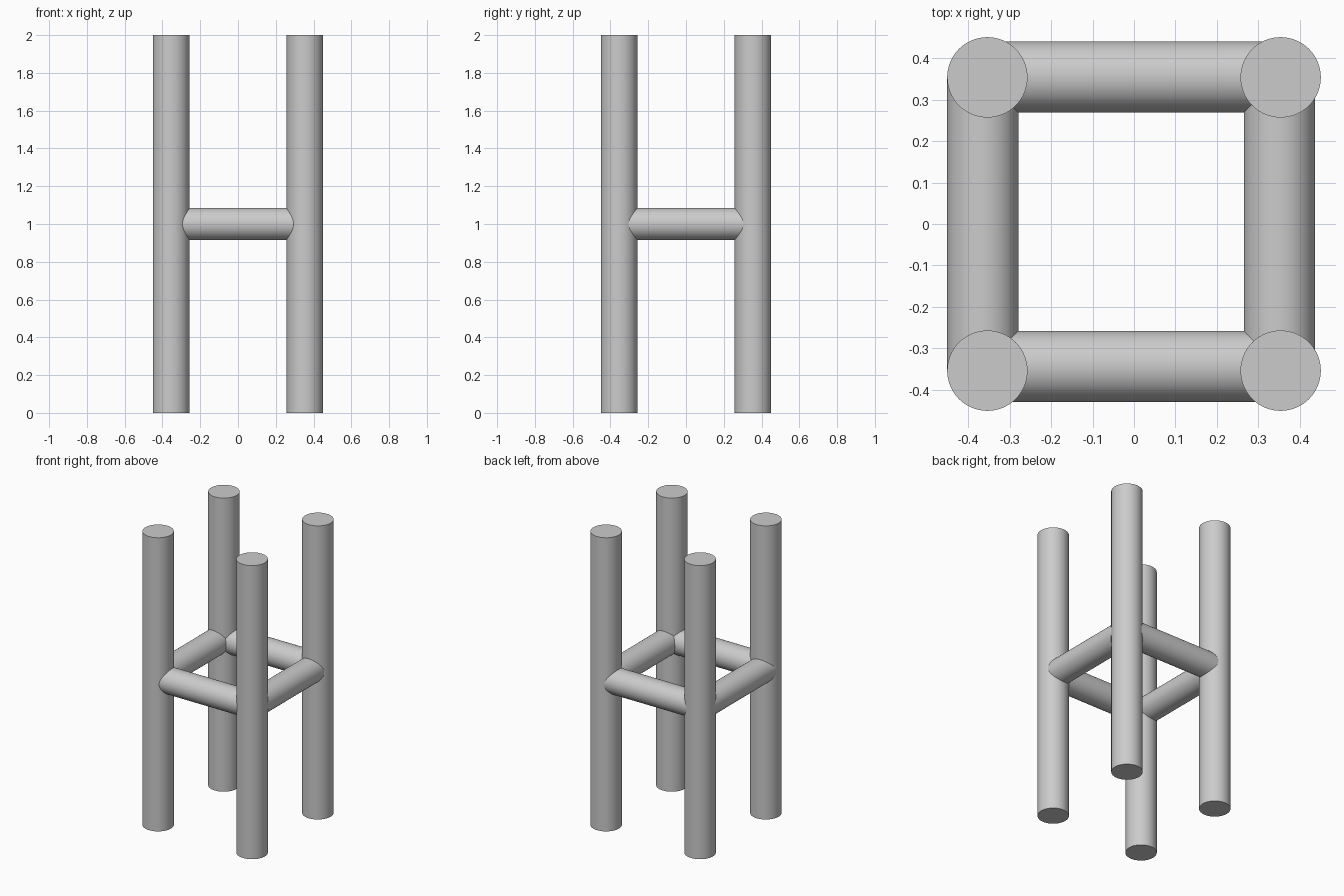
import bpy
from math import pi

if "Cube" in bpy.data.objects:
    bpy.data.objects.remove(bpy.data.objects["Cube"])

POST = 0.354      # post offset from centre
POST_R = 0.097
RAIL_R = 0.086


def rod(name, radius, length, location, rotation=(0, 0, 0)):
    bpy.ops.mesh.primitive_cylinder_add(vertices=64, radius=radius, depth=length,
                                        location=location, rotation=rotation)
    obj = bpy.context.object
    obj.name = name
    bpy.ops.object.shade_smooth_by_angle()
    return obj


# Four upright posts
for side, x in (("left", -POST), ("right", POST)):
    for end, y in (("front", -POST), ("back", POST)):
        rod(f"{end}_{side}_post", POST_R, 2.0, (x, y, 1.0))

# Horizontal rails, with ends buried in the posts and slightly off the post axes
for name, y in (("front_rail", -0.344), ("back_rail", 0.355)):
    rod(name, RAIL_R, 2 * POST, (0, y, 1.0), (0, pi / 2, 0))
for name, x in (("left_rail", -0.365), ("right_rail", 0.351)):
    rod(name, RAIL_R, 2 * POST, (x, 0, 1.0), (pi / 2, 0, 0))
